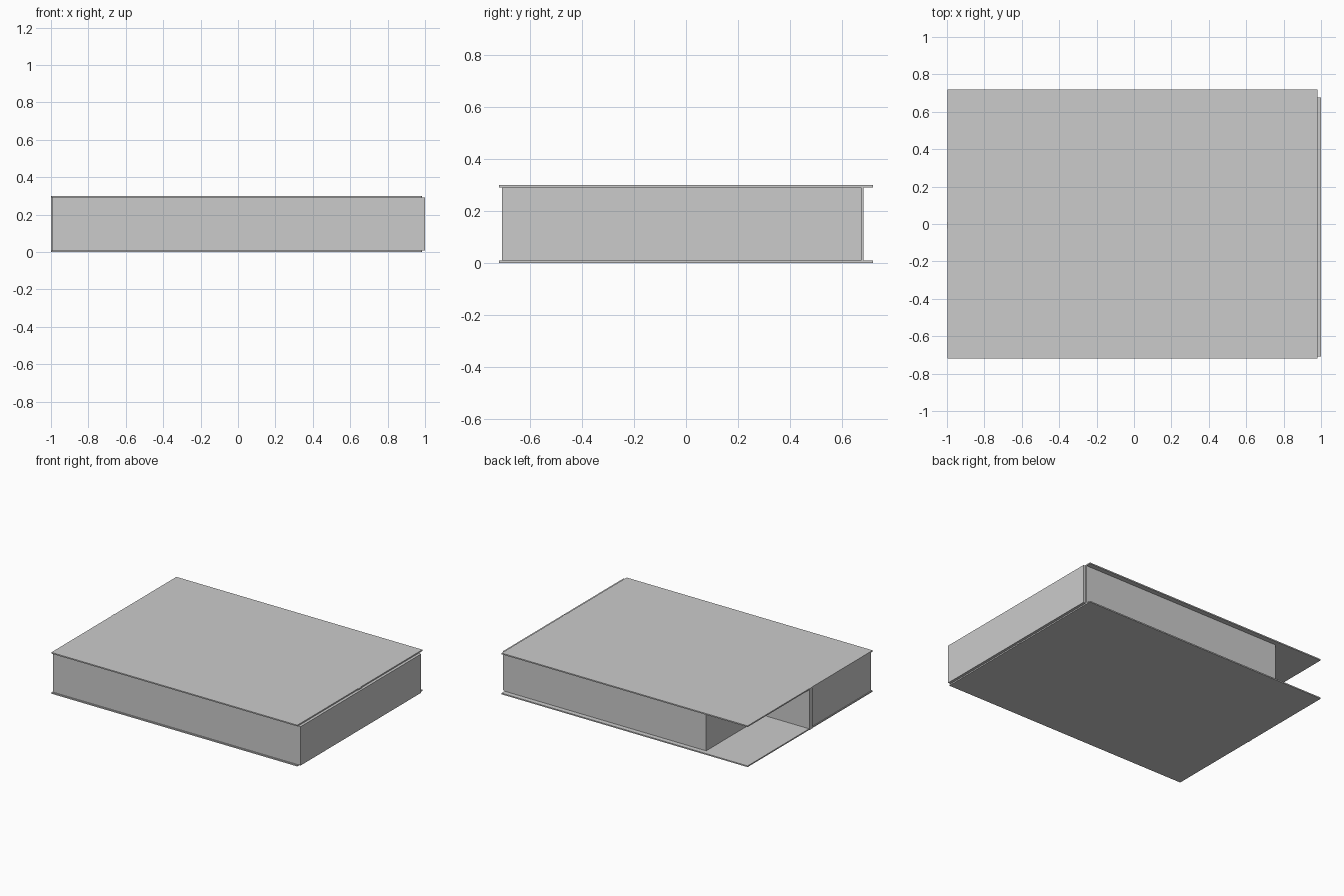
import bpy, bmesh

if "Cube" in bpy.data.objects:
    bpy.data.objects.remove(bpy.data.objects["Cube"])


def panel(name, x, y, z):
    """Axis-aligned board spanning the given (min, max) ranges."""
    bm = bmesh.new()
    bmesh.ops.create_cube(bm, size=1)
    for v in bm.verts:
        v.co = [r[0] + (c + 0.5) * (r[1] - r[0]) for c, r in zip(v.co, (x, y, z))]
    mesh = bpy.data.meshes.new(name)
    bm.to_mesh(mesh)
    bm.free()
    obj = bpy.data.objects.new(name, mesh)
    bpy.context.collection.objects.link(obj)
    return obj


H = 0.30           # overall height
P = 0.009          # plate thickness
T = 0.036          # wall thickness
WALL_Z = (P, H - P)
LEFT, RIGHT = -0.993, 0.98
FRONT, BACK = -0.708, 0.682
BAY = -0.64        # open bay at the back left corner

# Thin top and bottom plates overhanging the walls
for name, z in (("bottom_plate", 0), ("top_plate", H - P)):
    panel(name, (-0.998, RIGHT), (-0.718, 0.718), (z, z + P))

# Outer walls
panel("front_wall", (LEFT, RIGHT), (FRONT, FRONT + T), WALL_Z)
panel("back_wall", (BAY, RIGHT), (BACK - T, BACK), WALL_Z)
panel("right_wall", (1 - T, 1.0), (FRONT, 0.675), WALL_Z)
panel("left_wall", (LEFT, LEFT + T), (FRONT, -0.025), WALL_Z)

# Centre divider runs full length and shows through both plates
panel("centre_divider", (-1.0, 0.985), (-0.025, 0.012), (0, H))

# Inner wall closing the open bay
panel("bay_wall", (BAY, BAY + T), (0.012, BACK), WALL_Z)
